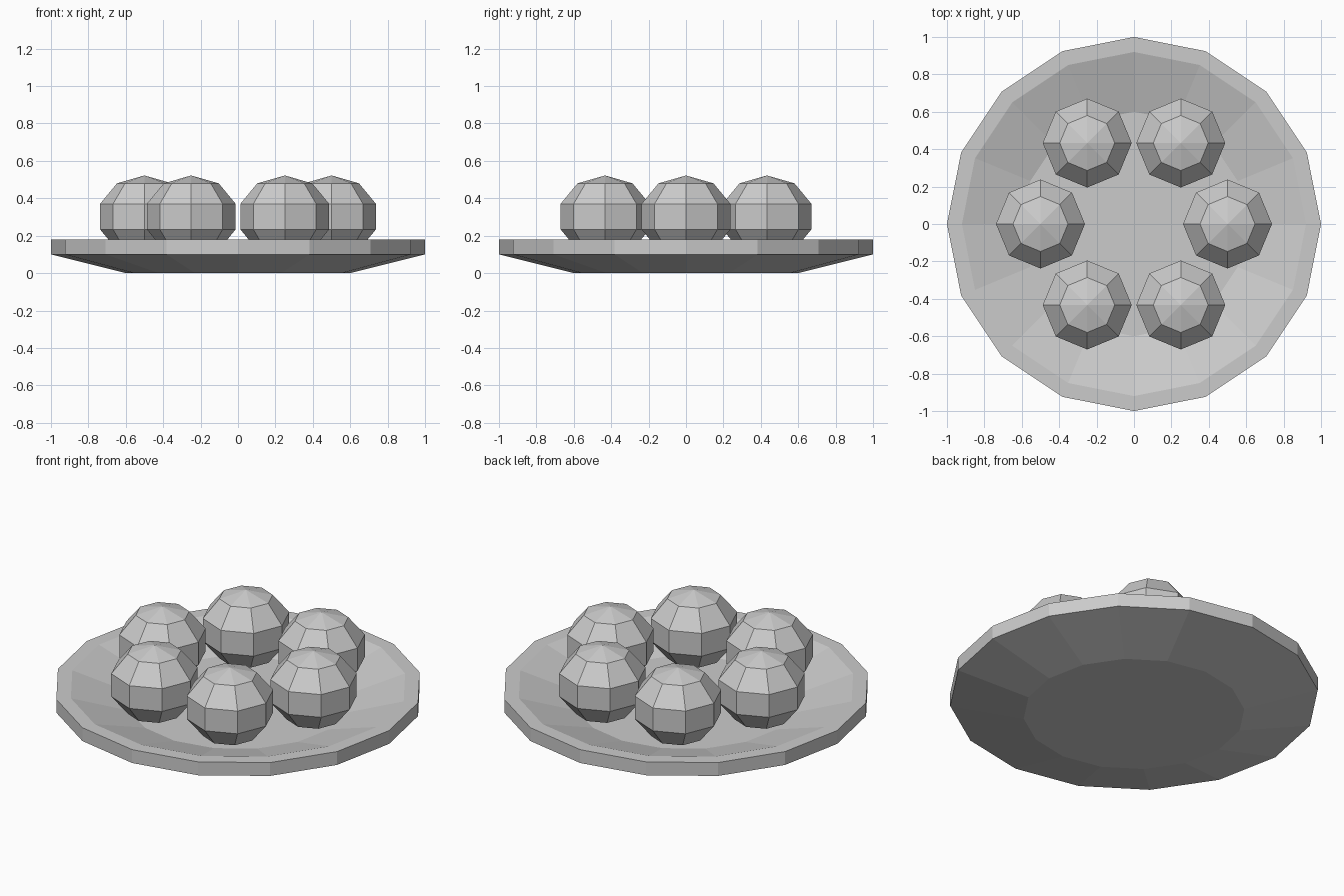
import bpy
import bmesh
from math import cos, sin, tau
from mathutils import Matrix

cube = bpy.data.objects.get("Cube")
if cube:
    bpy.data.objects.remove(cube, do_unlink=True)

grey = bpy.data.materials.new("plain grey")
grey.use_nodes = True
colour = (0.6, 0.6, 0.6, 1)
grey.diffuse_color = colour
grey.node_tree.nodes["Principled BSDF"].inputs["Base Color"].default_value = colour


def add_object(name, bm):
    bmesh.ops.recalc_face_normals(bm, faces=bm.faces)
    mesh = bpy.data.meshes.new(name)
    bm.to_mesh(mesh)
    bm.free()
    mesh.materials.append(grey)
    obj = bpy.data.objects.new(name, mesh)
    bpy.context.collection.objects.link(obj)
    return obj


def lathe(name, profile, sides):
    """Flat-sided turned shape; both profile ends are capped."""
    bm = bmesh.new()
    rings = [[bm.verts.new((r * cos(tau * i / sides), r * sin(tau * i / sides), z))
              for i in range(sides)] for r, z in profile]
    for low, high in zip(rings, rings[1:]):
        for i in range(sides):
            j = (i + 1) % sides
            bm.faces.new((low[i], low[j], high[j], high[i]))
    bm.faces.new(rings[0])
    bm.faces.new(rings[-1])
    return add_object(name, bm)


# Shallow dish: base, sloped underside, outer wall, rim, sunken floor
lathe("plate", [(0.6, 0), (1, 0.1), (1, 0.18), (0.92, 0.18), (0.6, 0.08)], 16)

# Six slightly flattened balls in a circle
for k in range(6):
    a = tau * k / 6
    bm = bmesh.new()
    bmesh.ops.create_uvsphere(bm, u_segments=8, v_segments=5, radius=0.25)
    bmesh.ops.transform(bm, matrix=Matrix.Diagonal((1, 1, 0.88, 1)), verts=bm.verts)
    ball = add_object(f"ball_{k + 1}", bm)
    ball.location = (0.5 * cos(a), 0.5 * sin(a), 0.302)
